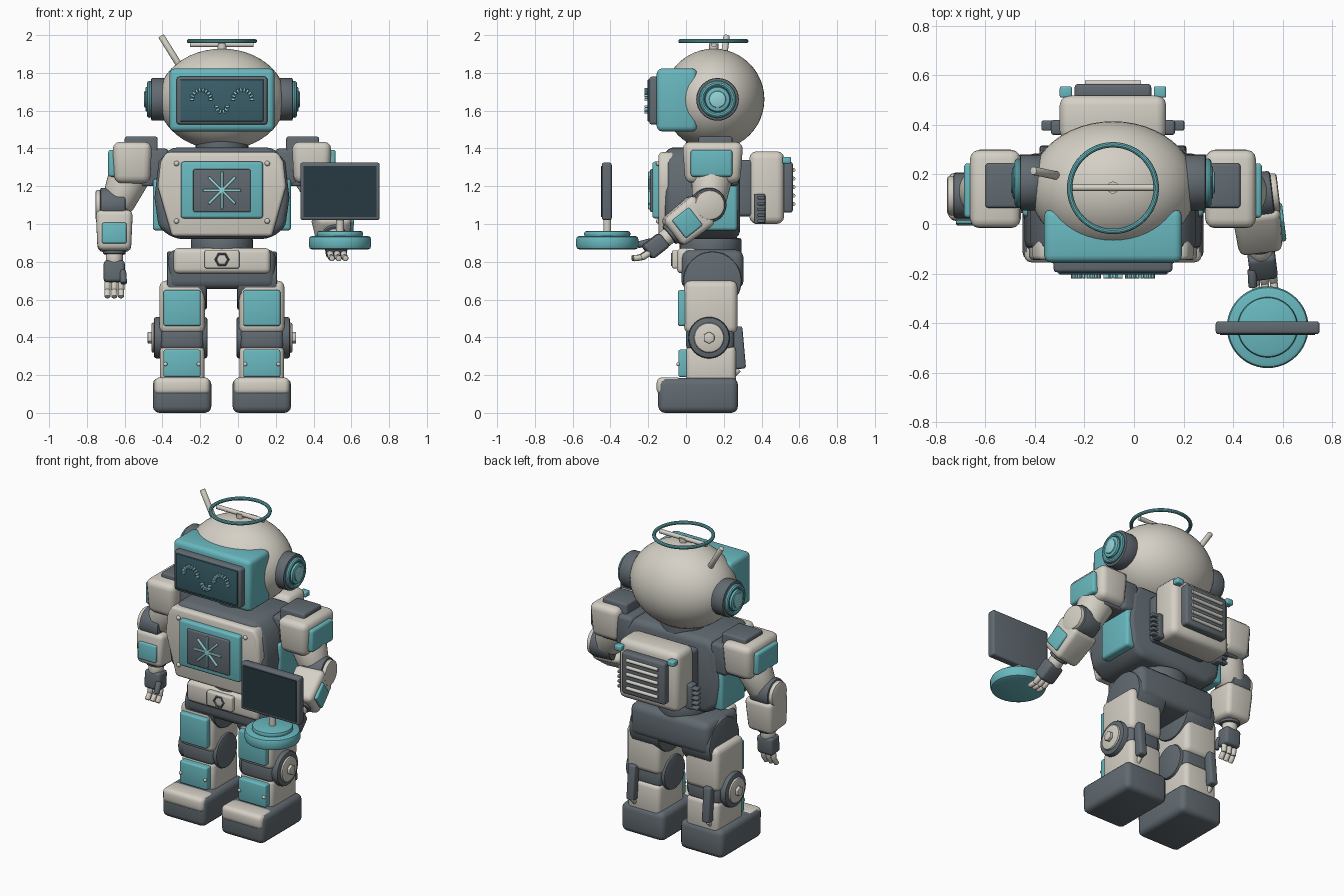
import bpy, bmesh, math
from mathutils import Matrix, Vector

if "Cube" in bpy.data.objects:
    bpy.data.objects.remove(bpy.data.objects["Cube"])

MID = -0.085   # body centre line, offset by the arm holding the tray
parts = []


def material(name, *rgb):
    m = bpy.data.materials.new(name)
    m.use_nodes = True
    m.diffuse_color = (*rgb, 1)
    m.node_tree.nodes["Principled BSDF"].inputs["Base Color"].default_value = (*rgb, 1)
    return m


WHITE = material("warm white", .66, .63, .56)
TEAL = material("teal", .14, .48, .52)
DARK = material("slate grey", .12, .145, .165)
GLASS = material("deep teal glass", .042, .115, .145)
BLACK = material("dark display", .02, .04, .052)
GLOW = material("pale teal", .30, .66, .69)


def finish(name, bm, mat, bevel=0.0, seg=3, matrix=Matrix()):
    """Round the sharp edges, place the mesh and make an object of it."""
    bmesh.ops.recalc_face_normals(bm, faces=bm.faces)
    if bevel:
        sharp = [e for e in bm.edges if e.calc_face_angle(0) > math.radians(35)]
        bmesh.ops.bevel(bm, geom=sharp, offset=bevel, segments=seg, profile=.5,
                        affect='EDGES', clamp_overlap=True)
    bm.transform(Matrix.Translation((MID, 0, 0)) @ matrix)
    me = bpy.data.meshes.new(name)
    bm.to_mesh(me)
    bm.free()
    me.materials.append(mat)
    ob = bpy.data.objects.new(name, me)
    bpy.context.collection.objects.link(ob)
    parts.append(ob)
    return ob


def box(name, mat, x, y, z, bevel=.02, matrix=Matrix(), taper=1.0):
    """Box from (min, max) ranges; taper scales the bottom."""
    bm = bmesh.new()
    bmesh.ops.create_cube(bm, size=1)
    for v in bm.verts:
        t = taper if v.co.z < 0 else 1
        v.co = [(a + b) / 2 + c * (b - a) * k
                for (a, b), c, k in zip((x, y, z), v.co, (t, t, 1))]
    return finish(name, bm, mat, bevel, matrix=matrix)


def rod(name, mat, p, q, r, r2=None, bevel=.0, sides=32, matrix=Matrix()):
    p, q = Vector(p), Vector(q)
    bm = bmesh.new()
    bmesh.ops.create_cone(bm, cap_ends=True, segments=sides, radius1=r,
                          radius2=r if r2 is None else r2, depth=(q - p).length)
    bm.transform(Matrix.Translation((p + q) / 2) @ (q - p).to_track_quat('Z', 'Y').to_matrix().to_4x4())
    return finish(name, bm, mat, bevel, 2, matrix)


def ball(name, mat, centre, radii, segs=48):
    bm = bmesh.new()
    bmesh.ops.create_uvsphere(bm, u_segments=segs, v_segments=segs // 2, radius=1)
    return finish(name, bm, mat, matrix=Matrix.Translation(centre) @ Matrix.Diagonal((*radii, 1)))


def slab(name, mat, half, y, bevel):
    """Symmetric outline of (x, z) points, extruded along y."""
    bm = bmesh.new()
    outline = half + [(-a, b) for a, b in reversed(half)]
    face = bm.faces.new([bm.verts.new((a, y[0], b)) for a, b in outline])
    new = bmesh.ops.extrude_face_region(bm, geom=[face])["geom"]
    bmesh.ops.translate(bm, vec=(0, y[1] - y[0], 0), verts=[v for v in new if isinstance(v, bmesh.types.BMVert)])
    return finish(name, bm, mat, bevel)


def ring(name, mat, centre, R, r, rot=Matrix(), n=48, m=10):
    bm = bmesh.new()
    circle = [bm.verts.new((R + r * math.cos(t), 0, r * math.sin(t)))
              for t in (math.tau * i / m for i in range(m))]
    edges = [bm.edges.new((circle[i], circle[i - 1])) for i in range(m)]
    bmesh.ops.spin(bm, geom=circle + edges, cent=(0, 0, 0), axis=(0, 0, 1),
                   angle=math.tau, steps=n, use_merge=True)
    bmesh.ops.remove_doubles(bm, verts=bm.verts, dist=1e-5)
    return finish(name, bm, mat, matrix=Matrix.Translation(centre) @ rot)


def sym(w):
    return (-w, w)


def side(s, a, b):
    return tuple(sorted((s * a, s * b)))


FRONT = Matrix.Rotation(math.pi / 2, 4, 'X')
SIDEWAYS = Matrix.Rotation(math.pi / 2, 4, 'Y')

# Head and face
ball("head", WHITE, (0, .147, 1.66), (.337, .268, .268))
rod("neck", DARK, (0, .14, 1.3), (0, .14, 1.45), .14)
box("visor", TEAL, sym(.278), (-.155, .06), (1.49, 1.823), .028)
box("visor_frame", DARK, sym(.24), (-.195, -.1), (1.527, 1.78), .014)
box("face_screen", GLASS, sym(.22), (-.203, -.19), (1.543, 1.765), .004)


def beads(name, x, z, r, start, count):
    for i in range(count):
        t = start + math.pi * i / (count - 1)
        place = Matrix.Translation((x, -.209, z)) @ Matrix.Rotation(-t, 4, 'Y')
        box(name, GLOW, (r - .011, r + .011), sym(.011), sym(.006), .003, place)


for s in (-1, 1):
    beads("eye_bead", s * .109, 1.66, .05, 0, 10)
beads("smile_bead", 0, 1.622, .028, math.pi, 6)

# Ears
for s in (-1, 1):
    for name, mat, r, a, b in (("ear_base", DARK, .113, .28, .375), ("ear_plate", DARK, .08, .37, .39),
                               ("ear_button", TEAL, .066, .38, .405), ("ear_cap", GLOW, .045, .39, .412)):
        rod(name, mat, (s * a, .167, 1.66), (s * b, .167, 1.66), r, bevel=.008)
    ring("ear_ring", TEAL, (s * .383, .167, 1.66), .083, .015, SIDEWAYS)

# Halo and antenna
ring("halo", TEAL, (0, .145, 1.968), .175, .011)
rod("halo_bar", WHITE, (-.168, .147, 1.95), (.168, .147, 1.95), .014)
rod("halo_post", WHITE, (0, .147, 1.9), (0, .147, 1.955), .024)
rod("antenna", WHITE, (-.225, .195, 1.84), (-.322, .215, 1.995), .017, bevel=.004)

# Torso and chest
slab("torso", DARK, [(.25, .92), (.335, .98), (.357, 1.14), (.335, 1.33), (.27, 1.405)], (-.11, .285), .04)
slab("chest_plate", WHITE, [(.265, .935), (.34, 1.2), (.325, 1.33), (.295, 1.38)], (-.145, -.05), .018)
box("chest_panel", TEAL, sym(.217), (-.178, -.1), (1.03, 1.33), .014)
box("chest_display", DARK, sym(.152), (-.19, -.15), (1.063, 1.29), .008)
for i in range(4):
    spin = Matrix.Translation((0, -.193, 1.178)) @ Matrix.Rotation(i * math.pi / 4, 4, 'Y')
    box("burst_spoke", GLOW, sym(.1), sym(.008), sym(.007), .004, spin)
for s in (-1, 1):
    for z in (1.015, 1.32):
        ball("chest_rivet", WHITE, (s * .24, -.145, z), (.014, .014, .014), 16)
    box("torso_side_panel", TEAL, side(s, .3, .366), (.03, .272), (.965, 1.24), .018)

# Backpack
box("pack_mount", DARK, sym(.2), (.25, .36), (1.04, 1.34), .02)
box("backpack", WHITE, sym(.215), (.335, .52), (1.0, 1.385), .04)
box("vent_panel", DARK, sym(.155), (.5, .566), (1.06, 1.33), .015)
for i in range(5):
    z = 1.105 + .045 * i
    rod("vent_slat", WHITE, (-.113, .568, z), (.113, .568, z), .011, sides=16)
for s in (-1, 1):
    box("pack_tab", TEAL, side(s, .165, .215), (.51, .556), (1.32, 1.355), .008)
    box("side_vent", DARK, side(s, .2, .25), (.36, .42), (1.0, 1.16), .01)
    for i in range(5):
        z = 1.015 + .031 * i
        box("side_rib", DARK, side(s, .2, .288), (.378, .418), (z - .009, z + .009), .006)

# Waist and pelvis
rod("waist", DARK, (0, .13, .83), (0, .13, .925), .165, bevel=.012)
rod("waist_band", WHITE, (0, .13, .9), (0, .13, .94), .14, bevel=.008)
box("pelvis", DARK, sym(.285), (-.025, .305), (.655, .865), .045)
box("hip_plate", WHITE, sym(.256), (-.048, .06), (.738, .872), .025)
box("belt_buckle", WHITE, sym(.092), (-.075, -.03), (.765, .86), .01)
ring("buckle_ring", DARK, (0, -.075, .812), .034, .006, FRONT, 6)

# Legs
for s in (-1, 1):
    c = s * .211

    def span(w, c=c):
        return (c - w, c + w)
    rod("hip_joint", DARK, (s * .08, .14, .7), (s * .292, .14, .7), .155, bevel=.012)
    box("thigh", WHITE, span(.12), (-.01, .272), (.42, .7), .035)
    box("thigh_plate", TEAL, span(.098), (-.043, .02), (.46, .65), .012)
    rod("knee", DARK, (c - s * .135, .122, .398), (c + s * .15, .122, .398), .11, bevel=.015)
    box("knee_block", DARK, span(.115), (.0, .255), (.33, .45), .03)
    rod("knee_cap", WHITE, (c + s * .14, .122, .398), (c + s * .163, .122, .398), .08, bevel=.012)
    rod("knee_bolt", WHITE, (c + s * .16, .122, .398), (c + s * .182, .122, .398), .032, sides=6, bevel=.004)
    box("shin", WHITE, span(.118), (0, .265), (.15, .355), .03)
    box("shin_plate", TEAL, span(.098), (-.04, .02), (.19, .335), .01)
    for w in (-.088, .088):
        ball("shin_rivet", WHITE, (c + w, -.04, .258), (.011, .011, .011), 12)
    tilt = Matrix.Translation((c + s * .06, .28, .345)) @ Matrix.Rotation(.09, 4, 'X')
    box("calf_strut", DARK, sym(.026), sym(.028), sym(.112), .012, tilt)
    rod("strut_pin", WHITE, (c + s * .06, .25, .2), (c + s * .06, .28, .23), .015, sides=16)
    box("foot", DARK, span(.155), (-.147, .275), (0, .185), .035)
    box("toe_cap", WHITE, span(.147), (-.155, -.02), (.095, .188), .028)

# Arms: the forearm hangs down -z from the elbow, then swings forward
for s in (-1, 1):
    box("shoulder_link", DARK, side(s, .28, .4), (.06, .28), (1.2, 1.4), .025)
    box("shoulder_collar", DARK, side(s, .34, .515), (.065, .245), (1.2, 1.463), .012)
    box("shoulder", WHITE, side(s, .37, .58), (-.02, .303), (1.215, 1.435), .04, taper=.9)
    box("shoulder_plate", TEAL, side(s, .55, .602), (.025, .245), (1.25, 1.393), .015)
    rod("upper_arm", WHITE, (s * .48, .14, 1.28), (s * .56, .12, 1.09), .115, .085, .02)
    bend = Matrix.Rotation(math.radians(-52 if s > 0 else -4), 4, 'X')
    turn = Matrix.Rotation(math.radians(7 if s > 0 else 0), 4, 'Z')
    elbow = Matrix.Translation((s * .57, .115, 1.1)) @ turn @ bend
    rod("elbow", DARK, (s * -.06, 0, 0), (s * .075, 0, 0), .092, bevel=.012, matrix=elbow)
    rod("elbow_cap", WHITE, (s * .06, 0, 0), (s * .1, 0, 0), .08, bevel=.012, matrix=elbow)
    box("forearm", WHITE, sym(.098), sym(.098), (-.245, -.03), .03, elbow, .9)
    if s > 0:
        box("forearm_plate", TEAL, (.07, .108), sym(.06), (-.21, -.095), .01, elbow)
    else:
        box("forearm_plate", TEAL, sym(.065), (-.108, -.07), (-.21, -.1), .01, elbow)
    rod("cuff", DARK, (0, 0, -.23), (0, 0, -.262), .06, bevel=.008, matrix=elbow)
    rod("wrist", WHITE, (0, 0, -.25), (0, 0, -.31), .045, bevel=.008, matrix=elbow)
    box("palm", DARK, sym(.056), sym(.045), (-.41, -.295), .018, elbow)
    for w in (-.036, 0, .036):
        rod("finger", WHITE, (w, .005, -.4), (w, .0, -.455), .017, bevel=.006, sides=16, matrix=elbow)
        rod("fingertip", WHITE, (w, 0, -.45), (w, -.025, -.49), .016, bevel=.006, sides=16, matrix=elbow)
    rod("thumb", DARK, (-s * .045, -.03, -.35), (-s * .05, -.06, -.42), .018, bevel=.006, sides=16, matrix=elbow)

# Tray with a standing tablet
X, Y = .625, -.417
rod("tray", TEAL, (X, Y, .865), (X, Y, .937), .165, bevel=.018, sides=48)
rod("tray_top", TEAL, (X, Y, .93), (X, Y, .963), .122, bevel=.012, sides=48)
rod("tablet_stem", WHITE, (X, Y, .955), (X, Y, 1.04), .021)
box("tablet", DARK, (X - .21, X + .21), (-.445, -.393), (1.02, 1.325), .012)
box("tablet_display", BLACK, (X - .192, X + .192), (-.449, -.44), (1.038, 1.307), 0)

# Smooth shading with sharp edges kept
bpy.ops.object.select_all(action='DESELECT')
for ob in parts:
    ob.select_set(True)
bpy.context.view_layer.objects.active = parts[0]
bpy.ops.object.shade_smooth_by_angle(angle=math.radians(35))
